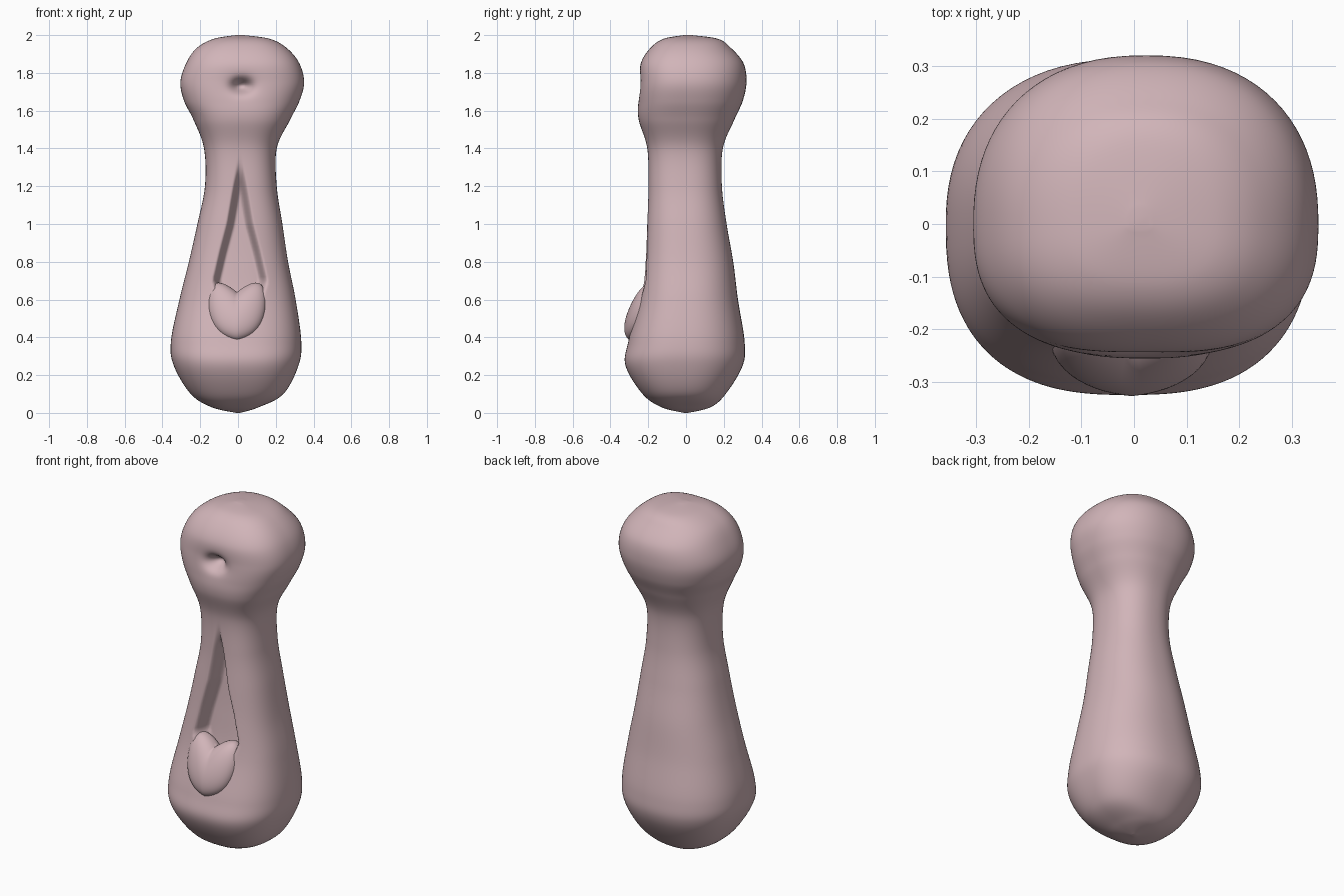
import bpy, bmesh
from math import sin, cos, pi, exp
from mathutils import Vector

cube = bpy.data.objects.get("Cube")
if cube:
    bpy.data.objects.remove(cube, do_unlink=True)

clay = bpy.data.materials.new("dusty_pink_clay")
clay.use_nodes = True
pink = (0.64, 0.46, 0.485, 1)
clay.diffuse_color = pink
clay.node_tree.nodes["Principled BSDF"].inputs["Base Color"].default_value = pink

# Body outline: height, right extent, left extent, front extent, back extent
OUTLINE = [Vector(row) for row in (
    (0, .01, .01, .01, .01), (.03, .14, .11, .13, .13), (.1, .25, .24, .23, .21),
    (.25, .34, .32, .32, .3), (.38, .355, .335, .305, .31), (.6, .31, .305, .25, .275),
    (.8, .26, .265, .225, .25), (1, .215, .235, .21, .215), (1.2, .175, .205, .2, .19),
    (1.4, .18, .205, .205, .195), (1.55, .235, .275, .25, .255), (1.65, .285, .325, .255, .3),
    (1.75, .305, .35, .25, .32), (1.85, .275, .325, .24, .305), (1.93, .22, .26, .19, .24),
    (1.98, .13, .17, .12, .17), (2, .01, .03, .01, .03))]

# Half width of the hollow in the chest at each height
HOLLOW = ((.48, 0), (.58, .11), (.7, .15), (.85, .115), (1, .075), (1.2, .04), (1.41, 0))
SEGMENTS, STEPS = 120, 10


def smooth(t):
    t = min(max(t, 0), 1)
    return t * t * (3 - 2 * t)


def spline(points, steps):
    """Catmull-Rom curve through the points."""
    padded = [points[0]] + points + [points[-1]]
    for a, b, c, d in zip(padded, padded[1:], padded[2:], padded[3:]):
        for i in range(steps):
            t = i / steps
            yield b + (c - a) * t / 2 + (a - b * 2.5 + c * 2 - d / 2) * t**2 \
                + (b * 3 - a - c * 3 + d) * t**3 / 2
    yield points[-1]


def hollow_width(z):
    for (z0, w0), (z1, w1) in zip(HOLLOW, HOLLOW[1:]):
        if z0 <= z <= z1:
            return w0 + (w1 - w0) * (z - z0) / (z1 - z0)
    return 0


def carve(x, z):
    """Depth of the chest hollow and the mouth dimple."""
    width = hollow_width(z)
    depth = .1 * smooth((width - abs(x - .01)) / .05) * smooth(width / .05)
    distance = ((x - .02) / .05)**2 + ((z - 1.73) / .035)**2
    return depth + .07 * exp(-distance) + .015 * exp(-distance / 4)


def add_part(name, bm):
    bmesh.ops.recalc_face_normals(bm, faces=bm.faces)
    mesh = bpy.data.meshes.new(name)
    bm.to_mesh(mesh)
    bm.free()
    mesh.materials.append(clay)
    mesh.shade_smooth()
    part = bpy.data.objects.new(name, mesh)
    bpy.context.collection.objects.link(part)
    return part


# Body: rounded rings swept up the outline, finer towards the carved front
bm = bmesh.new()
rings = []
for z, right, left, front, back in spline(OUTLINE, STEPS):
    ring = []
    for i in range(SEGMENTS):
        turn = 2 * pi * i / SEGMENTS
        angle = turn - .55 * sin(turn)
        s, c = sin(angle), -cos(angle)
        power = 2 / (2.6 if c < 0 else 2.3)
        x = (left + right) / 2 * abs(s)**power * (1 if s > 0 else -1) + (left - right) / 2
        y = -front * abs(c)**power if c < 0 else back * c**power
        if c < 0 and front > .15:
            y += carve(x, z)
        ring.append(bm.verts.new((x, y, z)))
    rings.append(ring)
for low, high in zip(rings, rings[1:]):
    for i in range(SEGMENTS):
        j = (i + 1) % SEGMENTS
        bm.faces.new((low[i], low[j], high[j], high[i]))
bm.faces.new(rings[0])
bm.faces.new(rings[-1])
add_part("body", bm)

# Heart: a sphere with its upper sides lifted into two lobes
bm = bmesh.new()
bmesh.ops.create_uvsphere(bm, u_segments=48, v_segments=32, radius=1)
for v in bm.verts:
    x, y, z = v.co
    lift = .2 + .8 * smooth((z + 1) / 2)
    height = .51 + .129 * (z + lift * abs(x))
    bulge = abs(y)**.85 * (1 if y > 0 else -1)
    v.co = (.155 * x - .005, -.235 + .3 * (height - .5) + .085 * bulge, height)
add_part("heart", bm)
